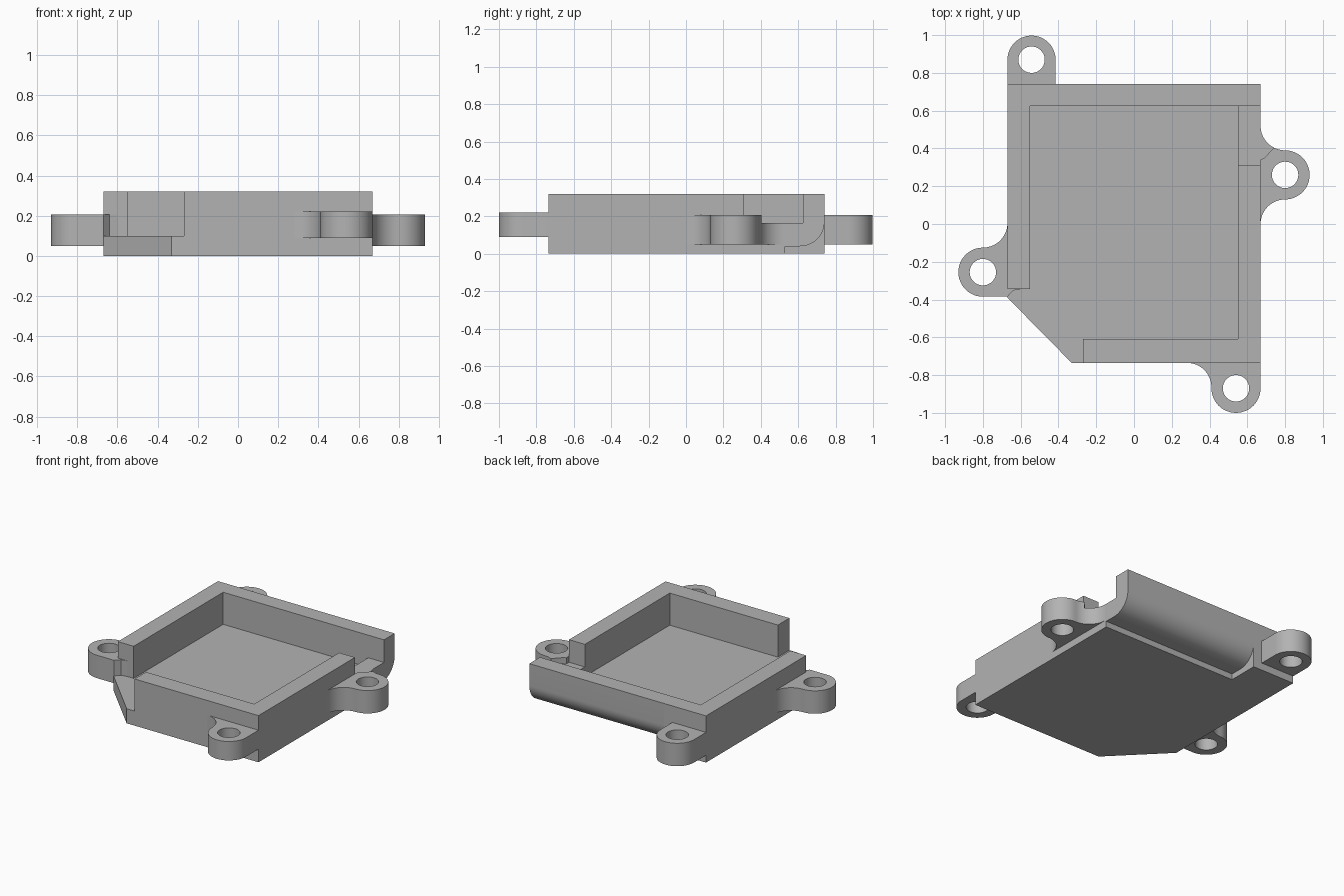
import bpy, bmesh
from math import sin, cos, radians

if "Cube" in bpy.data.objects:
    bpy.data.objects.remove(bpy.data.objects["Cube"], do_unlink=True)

grey = bpy.data.materials.new("plain_grey")
grey.use_nodes = True
GREY = (0.45, 0.45, 0.45, 1)
grey.diffuse_color = GREY
grey.node_tree.nodes["Principled BSDF"].inputs["Base Color"].default_value = GREY


def arc(cx, cy, r, start, end, n=14):
    """Points along an arc, angles in degrees."""
    angles = [radians(start + (end - start) * i / n) for i in range(n + 1)]
    return [(cx + r * cos(a), cy + r * sin(a)) for a in angles]


def finish(name, bm):
    bmesh.ops.recalc_face_normals(bm, faces=bm.faces)
    mesh = bpy.data.meshes.new(name)
    bm.to_mesh(mesh)
    bm.free()
    mesh.materials.append(grey)
    obj = bpy.data.objects.new(name, mesh)
    bpy.context.collection.objects.link(obj)
    bpy.ops.object.select_all(action='DESELECT')
    obj.select_set(True)
    bpy.context.view_layer.objects.active = obj
    bpy.ops.object.shade_smooth_by_angle(angle=radians(30))
    return obj


def prism(name, outline, low, high, hole=None, along_x=False):
    """Extrude an outline, with an optional hole, along z or x."""
    bm = bmesh.new()
    caps = ([], [])
    for loop in [outline] + ([hole] if hole else []):
        rings = []
        for t in (low, high):
            rings.append([bm.verts.new((t, u, v) if along_x else (u, v, t))
                          for u, v in loop])
        n = len(loop)
        for i in range(n):
            j = (i + 1) % n
            bm.faces.new((rings[0][i], rings[0][j], rings[1][j], rings[1][i]))
            for ring, cap in zip(rings, caps):
                cap.append(bm.edges.get((ring[i], ring[j])))
    for cap in caps:
        bmesh.ops.triangle_fill(bm, edges=cap, use_beauty=True)
    return finish(name, bm)


def rect(x0, x1, y0, y1):
    return [(x0, y0), (x1, y0), (x1, y1), (x0, y1)]


def circle(cx, cy, r, n=40):
    return arc(cx, cy, r, 0, 360, n)[:-1]


W, F, B = 0.67, -0.735, 0.74      # half width, front, back
LEDGE, FLOOR, TOP = 0.04, 0.10, 0.32
R, HOLE = 0.13, 0.07              # lug and fillet radius, bolt hole radius
STEP = -0.35                      # where the rounded back edge stops
cut_corner = [(-W, -0.39), (-0.33, F)]

# Bottom plate with a bevelled rim
bm = bmesh.new()
plate = cut_corner + [(W, F), (W, 0.53), (STEP, 0.53), (STEP, B), (-W, B)]
face = bm.faces.new([bm.verts.new((x, y, LEDGE)) for x, y in plate])
bmesh.ops.inset_region(bm, faces=[face], thickness=0.03, use_even_offset=True,
                       use_boundary=True)
for v in face.verts:
    v.co.z = 0
finish("bottom_plate", bm)

# Tray floor
prism("floor", cut_corner + [(W, F), (W, 0.61), (-W, 0.61)], LEDGE, FLOOR)

# Back wall, rounded underneath except behind the back lug
wall_top = [(B, TOP), (0.625, TOP), (0.625, FLOOR), (0.61, FLOOR)]
prism("back_wall", arc(0.61, LEDGE + R, R, -90, 0) + wall_top, STEP, W, along_x=True)
prism("back_wall_end", [(0.61, LEDGE), (B, LEDGE)] + wall_top, -W, STEP, along_x=True)

# Side and front walls with the open corner and the low sill
prism("side_wall", rect(-W, -0.55, -0.345, 0.625), FLOOR, TOP)
prism("front_corner_wall", [(-0.27, F), (W, F), (W, 0.31), (0.55, 0.31),
                            (0.55, -0.61), (-0.27, -0.61)], FLOOR, TOP)
prism("sill", rect(0.55, W, 0.31, 0.625), FLOOR, 0.165)

# Bolt lugs blending into the walls
prism("right_lug",
      arc(0.8, 0, R, 180, 90) + arc(0.8, 0.26, R, -90, 90, 24)[1:]
      + arc(0.8, 0.52, R, 270, 243, 6)[1:] + [(0.69, 0.35), (W, 0.34)],
      0.05, 0.207, circle(0.8, 0.26, HOLE))
prism("right_lug_fillet",
      arc(0.8, 0.52, R, 243, 180, 10) + [(W, 0.34), (0.69, 0.35)], 0.05, 0.165)
prism("left_lug",
      arc(-0.8, 0.005, R, 0, -90) + arc(-0.8, -0.255, R, 90, 270, 24)[1:]
      + [(-W, -0.385), (-0.64, -0.352), (-0.6, -0.345), (-W, -0.345)],
      0.05, 0.207, circle(-0.8, -0.255, HOLE))
prism("front_lug",
      arc(0.28, F - R, R, 90, 0) + arc(0.54, -0.87, R, 180, 360, 24)[1:] + [(W, F)],
      0.09, 0.22, circle(0.54, -0.87, HOLE))
prism("back_lug",
      [(-W, B), (-0.415, B)] + arc(-0.5425, 0.87, 0.1275, 0, 180, 24),
      0.05, 0.207, circle(-0.5425, 0.87, HOLE))
